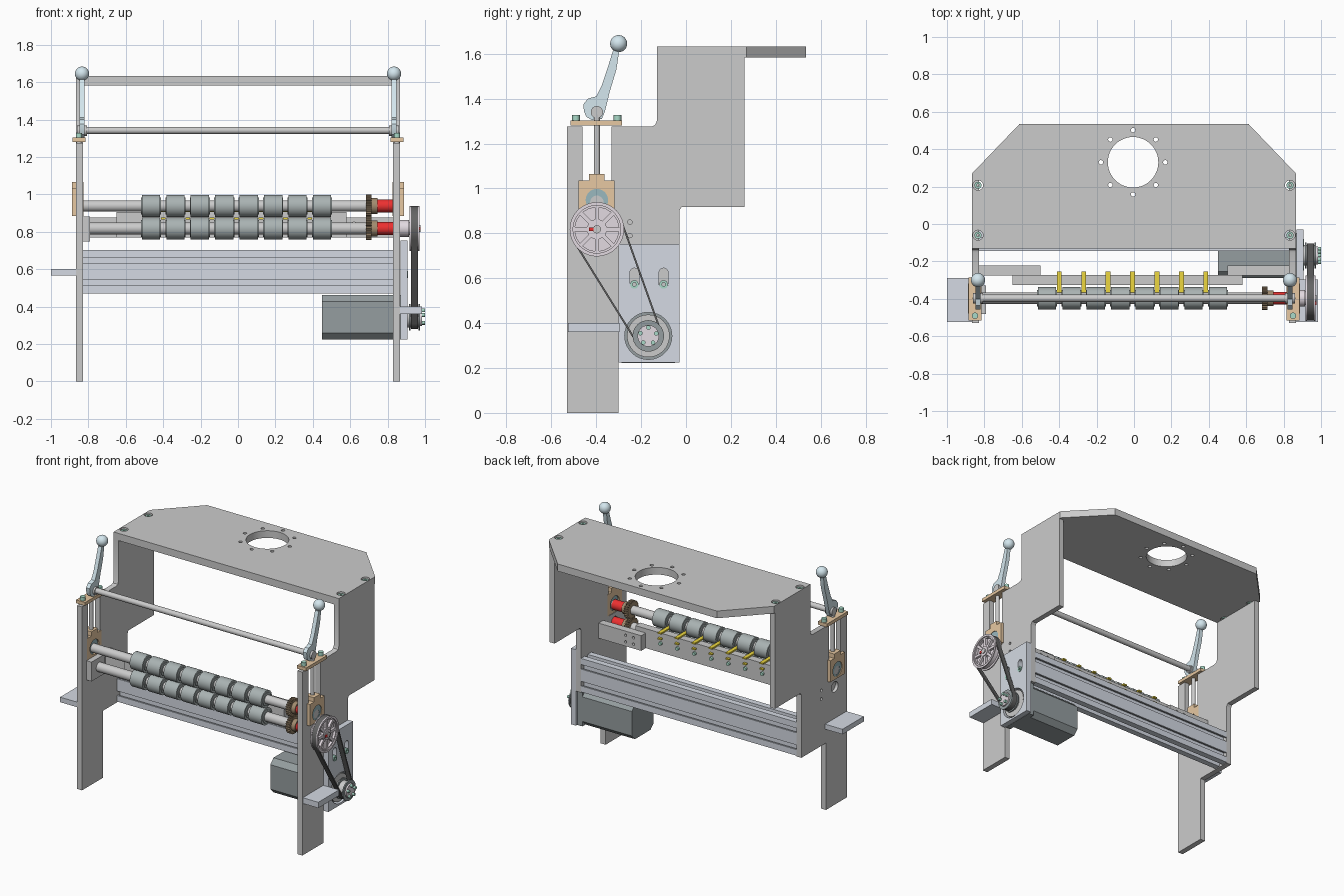
import bpy, bmesh, math
from math import cos, sin, pi

if "Cube" in bpy.data.objects:
    bpy.data.objects.remove(bpy.data.objects["Cube"])


def mat(name, *rgb):
    m = bpy.data.materials.new(name)
    m.diffuse_color = (*rgb, 1)
    m.use_nodes = True
    m.node_tree.nodes["Principled BSDF"].inputs["Base Color"].default_value = m.diffuse_color
    return m


ORANGE = mat("orange", .80, .58, .36)
RED = mat("red", .85, .03, .03)
GREEN = mat("green", .40, .70, .58)
YELLOW = mat("yellow", .85, .68, .05)
BLUE = mat("pale_blue", .66, .80, .86)
ALU = mat("aluminium", .66, .70, .77)
LILAC = mat("lilac", .76, .70, .75)
DARK = mat("dark_grey", .30, .34, .35)
STEEL = mat("roller_steel", .40, .45, .45)
BLACK = mat("belt_black", .13, .13, .13)
BROWN = mat("gear_brown", .36, .26, .16)
TEAL = mat("bearing_teal", .32, .48, .52)


def finish(name, bm, m):
    bmesh.ops.remove_doubles(bm, verts=bm.verts, dist=1e-5)
    bmesh.ops.recalc_face_normals(bm, faces=bm.faces)
    for f in bm.faces:
        f.smooth = True
    for e in bm.edges:
        e.smooth = len(e.link_faces) == 2 and e.calc_face_angle(0) < .5
    me = bpy.data.meshes.new(name)
    bm.to_mesh(me)
    bm.free()
    if m:
        me.materials.append(m)
    ob = bpy.data.objects.new(name, me)
    bpy.context.collection.objects.link(ob)
    return ob


def prism(name, loops, axis, a, b, m=None):
    """Extrude 2D outlines (inner loops become holes) from a to b along axis."""
    cu = bpy.data.curves.new(name + "_profile", 'CURVE')
    cu.dimensions, cu.fill_mode, cu.extrude = '2D', 'BOTH', abs(b - a) / 2
    for pts in loops:
        s = cu.splines.new('POLY')
        s.points.add(len(pts) - 1)
        for p, (u, v) in zip(s.points, pts):
            p.co = (u, v, 0, 1)
        s.use_cyclic_u = True
    tmp = bpy.data.objects.new(name + "_profile", cu)
    bpy.context.collection.objects.link(tmp)
    dg = bpy.context.evaluated_depsgraph_get()
    me = bpy.data.meshes.new_from_object(tmp.evaluated_get(dg))
    bm = bmesh.new()
    bm.from_mesh(me)
    for v in bm.verts:
        x, y, w = v.co.x, v.co.y, v.co.z + (a + b) / 2
        v.co = {'x': (w, x, y), 'y': (x, w, y), 'z': (x, y, w)}[axis]
    bpy.data.objects.remove(tmp)
    bpy.data.curves.remove(cu)
    bpy.data.meshes.remove(me)
    return finish(name, bm, m)


def circle(u, v, r, n=32):
    return [(u + r * cos(2 * pi * i / n), v + r * sin(2 * pi * i / n)) for i in range(n)]


def rect(u0, v0, u1, v1):
    return [(u0, v0), (u1, v0), (u1, v1), (u0, v1)]


def capsule(c1, r1, c2, r2, n=20):
    dx, dy = c2[0] - c1[0], c2[1] - c1[1]
    phi, al = math.atan2(dy, dx), math.acos((r1 - r2) / math.hypot(dx, dy))
    arc = lambda c, r, t0, t1: [(c[0] + r * cos(t0 + (t1 - t0) * i / n),
                                 c[1] + r * sin(t0 + (t1 - t0) * i / n)) for i in range(n + 1)]
    return arc(c1, r1, phi + al, phi + 2 * pi - al) + arc(c2, r2, phi - al, phi + al)


def cyl(name, axis, u, v, r, a, b, m=None, n=32):
    return prism(name, [circle(u, v, r, n)], axis, a, b, m)


def box(name, x, y, z, m=None):
    return prism(name, [rect(x[0], y[0], x[1], y[1])], 'z', z[0], z[1], m)


SY, UZ, LZ = -.397, .938, .818      # roller shaft axis: y, upper z, lower z
MY, MZ = -.168, .343                # motor axis

# Side plates, clamps and levers, on both sides
side = [(-.53, 0), (-.3, 0), (-.3, .465), (-.03, .465), (-.03, .90), (-.02, .917), (.26, .917),
        (.26, 1.583), (-.13, 1.583), (-.13, 1.30), (-.138, 1.282), (-.155, 1.275), (-.333, 1.275),
        (-.333, .88), (-.462, .88), (-.462, 1.275), (-.53, 1.275)]
lever = [(-.455, 1.345), (-.457, 1.375), (-.437, 1.40), (-.40, 1.41), (-.375, 1.46), (-.345, 1.55),
         (-.325, 1.615), (-.298, 1.61), (-.31, 1.53), (-.34, 1.43), (-.362, 1.34), (-.375, 1.31),
         (-.42, 1.305), (-.445, 1.32)]
block = [(-.478, .885), (-.318, .885), (-.318, 1.035), (-.362, 1.035), (-.362, 1.065),
         (-.432, 1.065), (-.432, 1.035), (-.478, 1.035)]
for s, tag in ((-1, "left"), (1, "right")):
    prism("side_plate_" + tag, [side, circle(SY, LZ, .036), circle(-.25, .85, .01, 12),
                                circle(-.25, .79, .01, 12)], 'x', s * .828, s * .866)
    box("clamp_cap_" + tag, (s * .885 if s < 0 else .815, -.815 if s < 0 else .885),
        (-.515, -.285), (1.28, 1.303), ORANGE)
    for y in (-.49, -.305):
        cyl("cap_bolt_" + tag, 'z', s * .85, y, .017, 1.303, 1.328, GREEN, 20)
    cyl("adjusting_screw_" + tag, 'z', s * .85, SY, .013, 1.06, 1.33)
    prism("bearing_block_" + tag, [block, circle(SY, UZ + .01, .05)], 'x', s * .825, s * .887, ORANGE)
    prism("bearing_ring_" + tag, [circle(SY, UZ + .01, .05), circle(SY, UZ, .03)], 'x',
          s * .835, s * .882, TEAL)
    prism("clamp_lever_" + tag, [lever], 'x', s * .820, s * .848, BLUE)
    cyl("lever_pivot_" + tag, 'x', SY, 1.34, .027, s * .808, s * .862)
    bm = bmesh.new()
    bmesh.ops.create_uvsphere(bm, u_segments=28, v_segments=16, radius=.038)
    finish("lever_knob_" + tag, bm, BLUE).location = (s * .834, -.30, 1.645)
    for y in (.207, -.06):
        prism("top_bolt_" + tag, [circle(s * .834, y, .019, 20), circle(s * .834, y, .009, 6)],
              'z', 1.583, 1.625, GREEN)
    # Bracket that carries the finger bar
    xs = sorted((s * .828, s * .50))
    prism("bar_bracket_" + tag, [rect(xs[0], .77, xs[1], .875)] +
          [circle(s * x, z, .009, 12) for x in (.56, .62) for z in (.80, .845)], 'y', -.275, -.222)

# Top plate with large bore and ring of bolt holes
prism("top_plate", [[(-.866, -.13), (.866, -.13), (.866, .27), (.612, .535), (-.612, .535), (-.866, .27)],
                    circle(-.005, .33, .135, 48)] +
      [circle(-.005 + .172 * cos(k * pi / 4), .33 + .172 * sin(k * pi / 4), .012, 12) for k in range(8)] +
      [circle(x, y, .027, 20) for x in (-.834, .834) for y in (.207, -.06)], 'z', 1.583, 1.633)

# Cross rod and roller shafts
cyl("cross_rod", 'x', SY, 1.342, .019, -.83, .83)
cyl("upper_shaft", 'x', SY, UZ, .03, -.88, .88)
cyl("lower_shaft", 'x', SY, LZ, .032, -.84, .90)
cyl("lower_shaft_end", 'x', SY, LZ, .018, .90, .975)
box("lower_shaft_block", (-.845, -.79), (-.48, -.33), (.748, .882))
for z, tag, x1 in ((UZ, "upper", .828), (LZ, "lower", .885)):
    for i in range(8):
        x = -.008 + .1305 * (i - 3.5)
        cyl("%s_roller_%d" % (tag, i), 'x', SY, z, .059, x - .049, x + .049, STEEL)
        cyl("%s_roller_hub_%d" % (tag, i), 'x', SY, z, .045, x - .054, x + .054, STEEL)
    n = 24
    teeth = [(SY + r * cos((k + o) * 2 * pi / n), z + r * sin((k + o) * 2 * pi / n))
             for k in range(n) for o, r in ((0, .053), (.3, .053), (.45, .062), (.85, .062))]
    prism(tag + "_gear", [teeth], 'x', .685, .715, BROWN)
    cyl(tag + "_gear_hub", 'x', SY, z, .042, .715, .745, BROWN)
    cyl(tag + "_collar", 'x', SY, z, .034, .745, x1, RED)
cyl("lower_bearing_flange", 'x', SY, LZ, .045, .866, .915, LILAC)

# Finger bar between the rollers
box("finger_bar", (-.65, .58), (-.325, -.272), (.77, .905))
for i in range(7):
    x = -.008 + .1305 * (i - 3)
    for z in (.905, .865):
        box("finger_%d" % i, (x - .013, x + .013), (-.375, -.255), (z, z + .01), YELLOW)
    cyl("finger_screw_%d" % i, 'y', x, .835, .012, -.275, -.258, GREEN, 16)

# Slotted aluminium cross beam
y0, y1, z0, z1, g, d = -.145, -.03, .47, .703, .016, .03
ym, za, zb = (y0 + y1) / 2, z0 + .058, z1 - .058
half = [(y1, z0)]
for zc in (za, zb):
    half += [(y1, zc - g), (y1 - .012, zc - g), (y1 - .012, zc - .026), (y1 - d, zc - .026),
             (y1 - d, zc + .026), (y1 - .012, zc + .026), (y1 - .012, zc + g), (y1, zc + g)]
half += [(y1, z1), (ym + g, z1), (ym + g, z1 - .025)]
half = [(ym + g, z0 + .025), (ym + g, z0)] + half
prism("cross_beam", [half + [(2 * ym - u, v) for u, v in reversed(half)]], 'x', -.828, .828, ALU)

# Mounting lugs
box("mounting_lug_left", (-1, -.866), (-.525, -.29), (.565, .60), ALU)
box("mounting_lug_right", (.866, .985), (-.525, -.297), (.36, .40), ALU)

# Motor and its plate
h, c = .12, .035
prism("motor_body", [[(MY + u, MZ + v) for u, v in ((-h, c - h), (c - h, -h), (h - c, -h), (h, c - h),
      (h, h - c), (h - c, h), (c - h, h), (-h, h - c))]], 'x', .45, .83, DARK)
box("motor_flange", (.83, .868), (MY - h, MY + h), (MZ - h, MZ + h), DARK)
prism("motor_plate", [rect(-.30, .225, -.03, .753), circle(MY, MZ, .105)] +
      [capsule((y, .575), .02, (y, .625), .02, 8) for y in (-.23, -.10)], 'x', .868, .905, ALU)
cyl("motor_pilot", 'x', MY, MZ, .095, .868, .898)
for y in (-.23, -.10):
    prism("plate_bolt", [circle(y, .572, .019, 20), circle(y, .572, .009, 6)], 'x', .868, .91, GREEN)

# Spoked driven pulley
wedges = []
for k in range(8):
    t = k * pi / 4
    wedges.append([(SY + r * cos(t + a), LZ + r * sin(t + a)) for r, a in
                   ((.045, .2), (.098, .09), (.098, .39), (.098, .69), (.045, .58))])
prism("driven_pulley_face", [circle(SY, LZ, .112, 48)] + wedges, 'x', .945, .962, LILAC)
cyl("driven_pulley_web", 'x', SY, LZ, .112, .93, .945, LILAC, 48)
for a in (.918, .962):
    prism("driven_pulley_rim", [circle(SY, LZ, .121, 48), circle(SY, LZ, .106, 48)], 'x', a, a + .008, LILAC)
cyl("driven_pulley_hub", 'x', SY, LZ, .035, .90, .968, LILAC)
box("pulley_key", (.97, .977), (SY - .035, SY - .015), (LZ - .008, LZ + .008), RED)

# Motor pulley, screws and belt
cyl("motor_pulley_core", 'x', MY, MZ, .055, .90, .97)
for a in (.915, .966):
    cyl("motor_pulley_rim", 'x', MY, MZ, .07, a, a + .008, DARK)
cyl("motor_pulley_boss", 'x', MY, MZ, .048, .97, .985, LILAC)
for k in range(5):
    t = .3 + k * 2 * pi / 5
    cyl("pulley_screw_%d" % k, 'x', MY + .037 * cos(t), MZ + .037 * sin(t), .01, .98, 1.0, GREEN, 12)
prism("drive_belt", [capsule((SY, LZ), .119, (MY, MZ), .063), capsule((SY, LZ), .111, (MY, MZ), .055)],
      'x', .926, .962, BLACK)
